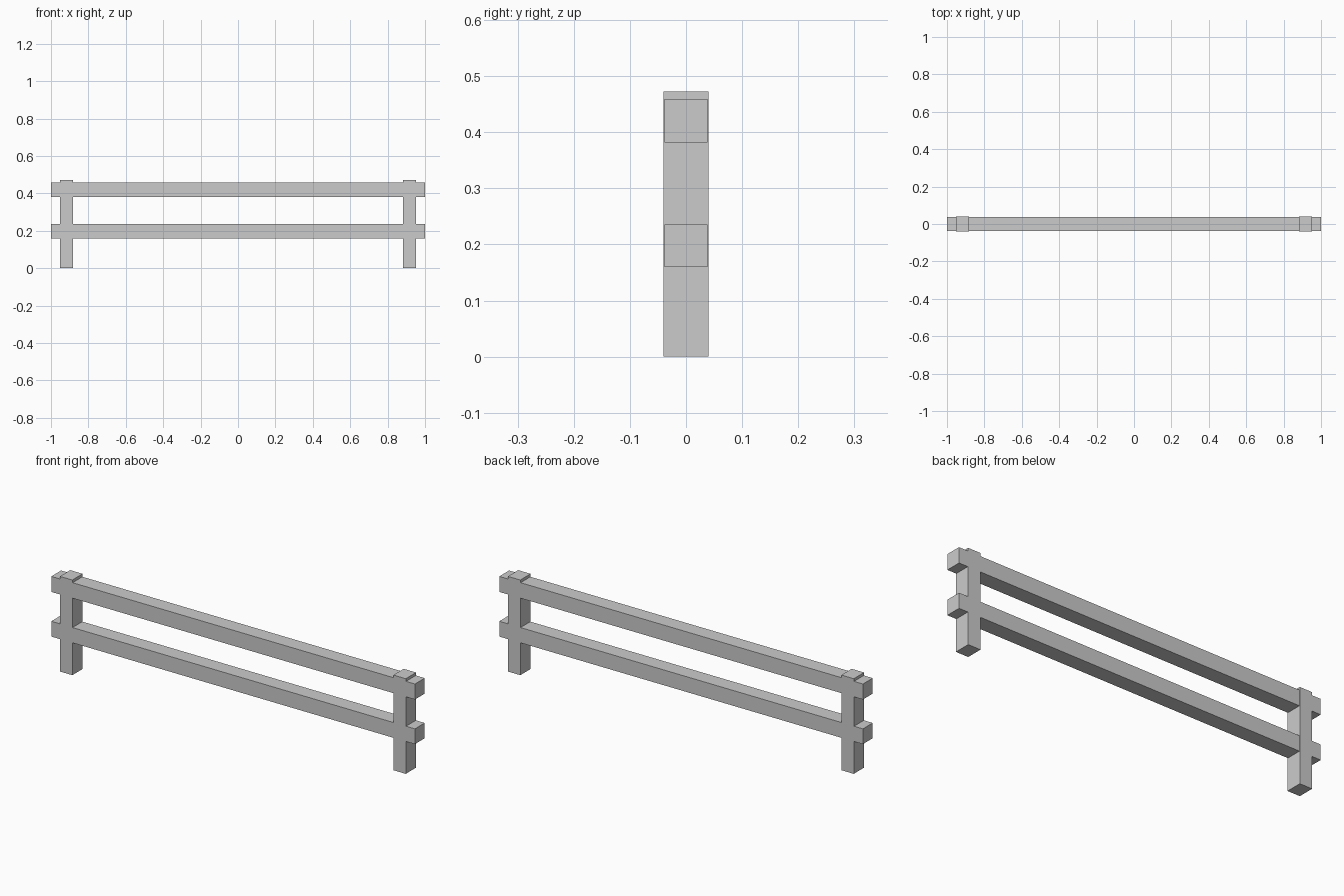
import bpy

if "Cube" in bpy.data.objects:
    bpy.data.objects.remove(bpy.data.objects["Cube"])


def box(name, x, y, z):
    """Add a box spanning the given (min, max) ranges."""
    spans = (x, y, z)
    bpy.ops.mesh.primitive_cube_add(size=1, location=[(a + b) / 2 for a, b in spans])
    ob = bpy.context.object
    ob.name = name
    ob.scale = [b - a for a, b in spans]
    bpy.ops.object.transform_apply(location=False, rotation=False, scale=True)
    return ob


# Upright posts at both ends
for side, cx in (("left", -0.917), ("right", 0.917)):
    box(f"{side}_post", (cx - 0.034, cx + 0.034), (-0.0405, 0.0405), (0, 0.473))

# Horizontal rails running through the posts
for level, z0, z1 in (("lower", 0.160, 0.236), ("upper", 0.382, 0.459)):
    box(f"{level}_rail", (-1, 1), (-0.0385, 0.0385), (z0, z1))
